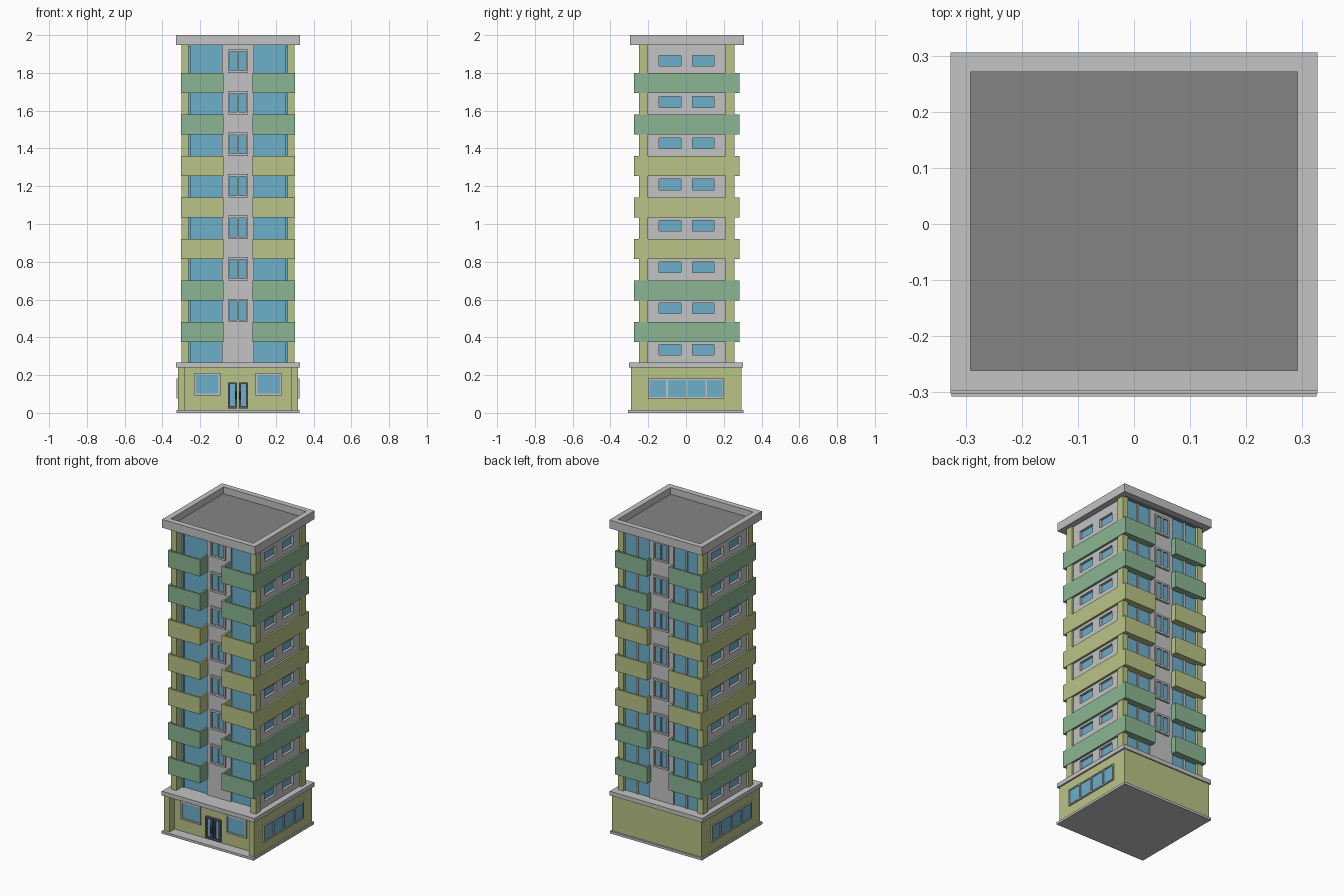
import bpy, bmesh

if "Cube" in bpy.data.objects:
    bpy.data.objects.remove(bpy.data.objects["Cube"])


def material(name, hex_code):
    rgb = [int(hex_code[i:i + 2], 16) / 255 for i in (0, 2, 4)]
    lin = [c / 12.92 if c <= 0.04045 else ((c + 0.055) / 1.055) ** 2.4 for c in rgb]
    m = bpy.data.materials.new(name)
    m.diffuse_color = (*lin, 1)
    m.use_nodes = True
    m.node_tree.nodes["Principled BSDF"].inputs["Base Color"].default_value = m.diffuse_color
    return m


GREY = material("light grey concrete", "c3c3c3")
ROOF = material("dark grey roof", "858585")
OLIVE = material("olive wall", "b9c486")
GREEN = material("green balcony", "8bb592")
GLASS = material("blue glass", "6db0cb")
DARK = material("dark door frame", "5c6070")


def finish(name, bm, mat, mirror=False):
    bmesh.ops.recalc_face_normals(bm, faces=bm.faces[:])
    me = bpy.data.meshes.new(name)
    bm.to_mesh(me)
    bm.free()
    me.materials.append(mat)
    ob = bpy.data.objects.new(name, me)
    bpy.context.collection.objects.link(ob)
    if mirror:
        ob.modifiers.new("mirror", 'MIRROR').use_mirror_merge = False
    return ob


def prism(name, pts, z0, z1, mat, mirror=False):
    """Plan outline extruded from z0 to z1."""
    bm = bmesh.new()
    lo = [bm.verts.new((x, y, z0)) for x, y in pts]
    hi = [bm.verts.new((x, y, z1)) for x, y in pts]
    bm.faces.new(lo)
    bm.faces.new(hi)
    n = len(pts)
    for i in range(n):
        j = (i + 1) % n
        bm.faces.new((lo[i], lo[j], hi[j], hi[i]))
    return finish(name, bm, mat, mirror)


def box(name, x0, x1, y0, y1, z0, z1, mat, mirror=False):
    return prism(name, [(x0, y0), (x1, y0), (x1, y1), (x0, y1)], z0, z1, mat, mirror)


def pierced(name, axis, a, b, us, vs, mat, mirror=False):
    """Plate from a to b along axis; odd cells of the us/vs grid are open."""
    place = {'x': lambda u, v, d: (d, u, v),
             'y': lambda u, v, d: (u, d, v),
             'z': lambda u, v, d: (u, v, d)}[axis]
    bm = bmesh.new()
    g = [[bm.verts.new(place(u, v, (a + b) / 2)) for v in vs] for u in us]
    for i in range(len(us) - 1):
        for j in range(len(vs) - 1):
            if not (i % 2 and j % 2):
                bm.faces.new((g[i][j], g[i + 1][j], g[i + 1][j + 1], g[i][j + 1]))
    ob = finish(name, bm, mat)
    s = ob.modifiers.new("thickness", 'SOLIDIFY')
    s.thickness, s.offset = abs(b - a), 0
    if mirror:
        ob.modifiers.new("mirror", 'MIRROR').use_mirror_merge = False
    return ob


# Ground floor: plinth, recessed front wall between corner piers, cornice
box("plinth", -.325, .325, -.307, .304, 0, .015, GREY)
U = [(-.317, .294), (-.317, -.291), (-.28, -.291), (-.28, -.24),
     (.28, -.24), (.28, -.291), (.317, -.291), (.317, .294)]
prism("ground_floor_wall", U, .015, .241, OLIVE)
box("ground_floor_cornice", -.327, .327, -.302, .302, .241, .268, GREY)

# Ground floor front windows
pierced("front_shop_window_frame", 'y', -.25, -.238,
        [.093, .102, .222, .231], [.093, .103, .201, .211], GREY, True)
box("front_shop_window_glass", .1, .224, -.244, -.238, .1, .204, GLASS, True)

# Ground floor side windows, four panes each
pierced("side_shop_window_frame", 'x', .315, .326,
        [-.2, -.192, -.105, -.096, -.001, .008, .102, .112, .192, .2],
        [.077, .085, .175, .183], GREY, True)
box("side_shop_window_glass", .315, .32, -.195, .195, .08, .18, GLASS, True)

# Double entrance door with handles
pierced("door_frame", 'y', -.256, -.238,
        [.006, .016, .043, .053], [.024, .036, .152, .162], DARK, True)
box("door_glass", .01, .05, -.246, -.238, .03, .158, GLASS, True)
box("door_handle", .007, .013, -.266, -.256, .07, .115, DARK, True)

# Tower: glazed core, stair column, corner posts
Z0, Z1 = .265, 1.95
box("glazed_core", -.265, .265, -.182, .238, Z0, Z1, GLASS)
box("stair_column", -.085, .085, -.193, .245, Z0, Z1, GREY)
box("front_corner_post", .262, .3, -.248, -.2, Z0, Z1, OLIVE, True)
box("back_corner_post", .262, .3, .208, .257, Z0, Z1, OLIVE, True)
box("back_mullion", .168, .18, .235, .246, Z0, Z1, GREY, True)

# Side walls with two window openings on each of eight floors
levels = [Z0]
for k in range(8):
    levels += [.307 + .2185 * k, .363 + .2185 * k]
levels.append(Z1)
pierced("side_wall", 'x', .264, .288,
        [-.2, -.143, -.027, .035, .148, .208], levels, GREY, True)
box("side_window_glass", .25, .272, -.19, .195, Z0, Z1 - .01, GLASS, True)

# Stair windows, front and back
for k in range(7):
    z = .48 + .22 * k
    for side, y, s in (("front", -.193, -1), ("back", .245, 1)):
        pierced(f"{side}_stair_window_frame_{k}", 'y', y - s * .002, y + s * .012,
                [-.052, -.042, -.005, .005, .042, .052],
                [z, z + .012, z + .112, z + .124], GREY)
        ya, yb = sorted((y, y + s * .004))
        box(f"{side}_stair_window_glass_{k}", -.046, .046, ya, yb,
            z + .006, z + .118, GLASS)

# Balcony bands wrapping each side from front to back
RAIL = [(.076, -.185), (.076, -.275), (.303, -.275), (.303, .283), (.076, .283), (.076, .24),
        (.088, .24), (.088, .271), (.291, .271), (.291, -.263), (.088, -.263), (.088, -.185)]
FLOOR = [(.08, -.18), (.08, -.27), (.298, -.27), (.298, .278), (.08, .278), (.08, .235),
         (.275, .235), (.275, -.18)]
for k, mat in enumerate((GREEN, GREEN, OLIVE, OLIVE, OLIVE, GREEN, GREEN)):
    z = .374 + .22 * k
    prism(f"balcony_rail_{k}", RAIL, z, z + .106, mat, True)
    prism(f"balcony_floor_{k}", FLOOR, z + .001, z + .013, mat, True)

# Roof: parapet ring and sunken deck
pierced("roof_parapet", 'z', 1.947, 2.0, [-.327, -.291, .291, .327],
        [-.297, -.261, .271, .306], GREY)
box("roof_deck", -.292, .292, -.262, .272, 1.948, 1.957, ROOF)
